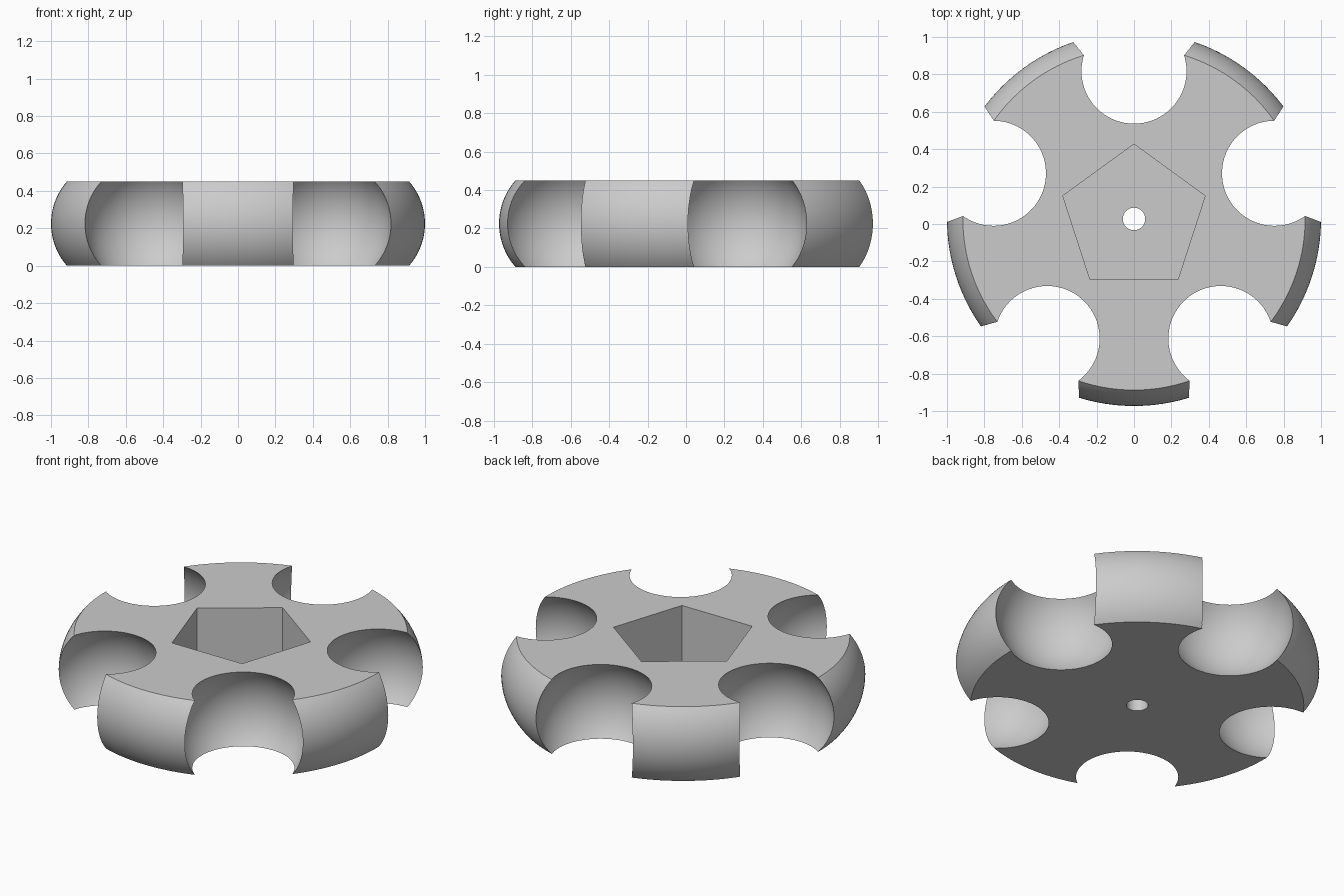
import bpy, bmesh, math
from mathutils import Matrix, Vector

cube = bpy.data.objects.get("Cube")
if cube:
    bpy.data.objects.remove(cube, do_unlink=True)

HEIGHT = 0.45
MID = HEIGHT / 2
CENTRE = Vector((0, 0.027, 0))
RIM, FLAT = 1.0, 0.915          # radius at the middle and at the flat faces
SCOOP_R, SCOOP_DIST = 0.36, 0.79
POCKET_R, POCKET_FLOOR = 0.40, 0.07
HOLE_R = 0.06

grey = bpy.data.materials.new("plain_grey")
grey.use_nodes = True
colour = (0.6, 0.6, 0.6, 1)
grey.diffuse_color = colour
grey.node_tree.nodes["Principled BSDF"].inputs["Base Color"].default_value = colour


def add_object(name, bm):
    bmesh.ops.recalc_face_normals(bm, faces=bm.faces)
    mesh = bpy.data.meshes.new(name)
    bm.to_mesh(mesh)
    bm.free()
    mesh.materials.append(grey)
    obj = bpy.data.objects.new(name, mesh)
    bpy.context.collection.objects.link(obj)
    return obj


def prism(name, sides, radius, bottom, top, turn=0):
    bm = bmesh.new()
    place = Matrix.Translation(CENTRE + Vector((0, 0, (bottom + top) / 2)))
    bmesh.ops.create_cone(bm, cap_ends=True, segments=sides, radius1=radius, radius2=radius,
                          depth=top - bottom, matrix=place @ Matrix.Rotation(turn, 4, 'Z'))
    # point the first corner straight back
    first = max(bm.verts, key=lambda v: v.co.y).co - CENTRE
    spin = math.pi / 2 - math.atan2(first.y, first.x)
    bmesh.ops.rotate(bm, verts=bm.verts, cent=CENTRE, matrix=Matrix.Rotation(spin, 3, 'Z'))
    return add_object(name, bm)


# Disc with a bulging rim
bulge = RIM - FLAT
arc_r = (MID ** 2 + bulge ** 2) / (2 * bulge)
half = math.asin(MID / arc_r)
bm = bmesh.new()
steps = 20
ring = []
for i in range(steps + 1):
    a = half * (2 * i / steps - 1)
    ring.append(bm.verts.new(CENTRE + Vector((RIM - arc_r + arc_r * math.cos(a), 0,
                                              MID + arc_r * math.sin(a)))))
edges = [bm.edges.new(pair) for pair in zip(ring, ring[1:])]
bmesh.ops.spin(bm, geom=ring + edges, cent=CENTRE, axis=(0, 0, 1),
               angle=math.tau, steps=160, use_duplicate=False)
bmesh.ops.remove_doubles(bm, verts=bm.verts, dist=1e-4)
bmesh.ops.holes_fill(bm, edges=[e for e in bm.edges if e.is_boundary], sides=0)
body = add_object("scooped_disc", bm)

# Cutters: five round scoops, a five-sided pocket and a centre hole
cutters = []
for k in range(5):
    a = math.pi / 2 + k * math.tau / 5
    bm = bmesh.new()
    spot = CENTRE + Vector((SCOOP_DIST * math.cos(a), SCOOP_DIST * math.sin(a), MID))
    bmesh.ops.create_uvsphere(bm, u_segments=72, v_segments=48, radius=SCOOP_R,
                              matrix=Matrix.Translation(spot) @ Matrix.Rotation(a, 4, 'Z'))
    cutters.append(add_object("scoop_cutter", bm))
cutters.append(prism("pocket_cutter", 5, POCKET_R, POCKET_FLOOR, HEIGHT + 0.1))
cutters.append(prism("hole_cutter", 40, HOLE_R, -0.1, HEIGHT + 0.2))

for cutter in cutters:
    cutter.hide_render = True
    mod = body.modifiers.new("cut", 'BOOLEAN')
    mod.operation = 'DIFFERENCE'
    mod.solver = 'EXACT'
    mod.object = cutter

# Bake the cuts, then drop the cutters
deps = bpy.context.evaluated_depsgraph_get()
baked = bpy.data.meshes.new_from_object(body.evaluated_get(deps))
body.modifiers.clear()
body.data = baked
baked.name = "scooped_disc"
for cutter in cutters:
    bpy.data.objects.remove(cutter, do_unlink=True)

# Smooth curved faces, keep the cut edges sharp
bpy.ops.object.select_all(action='DESELECT')
body.select_set(True)
bpy.context.view_layer.objects.active = body
bpy.ops.object.shade_smooth_by_angle(angle=math.radians(25))
